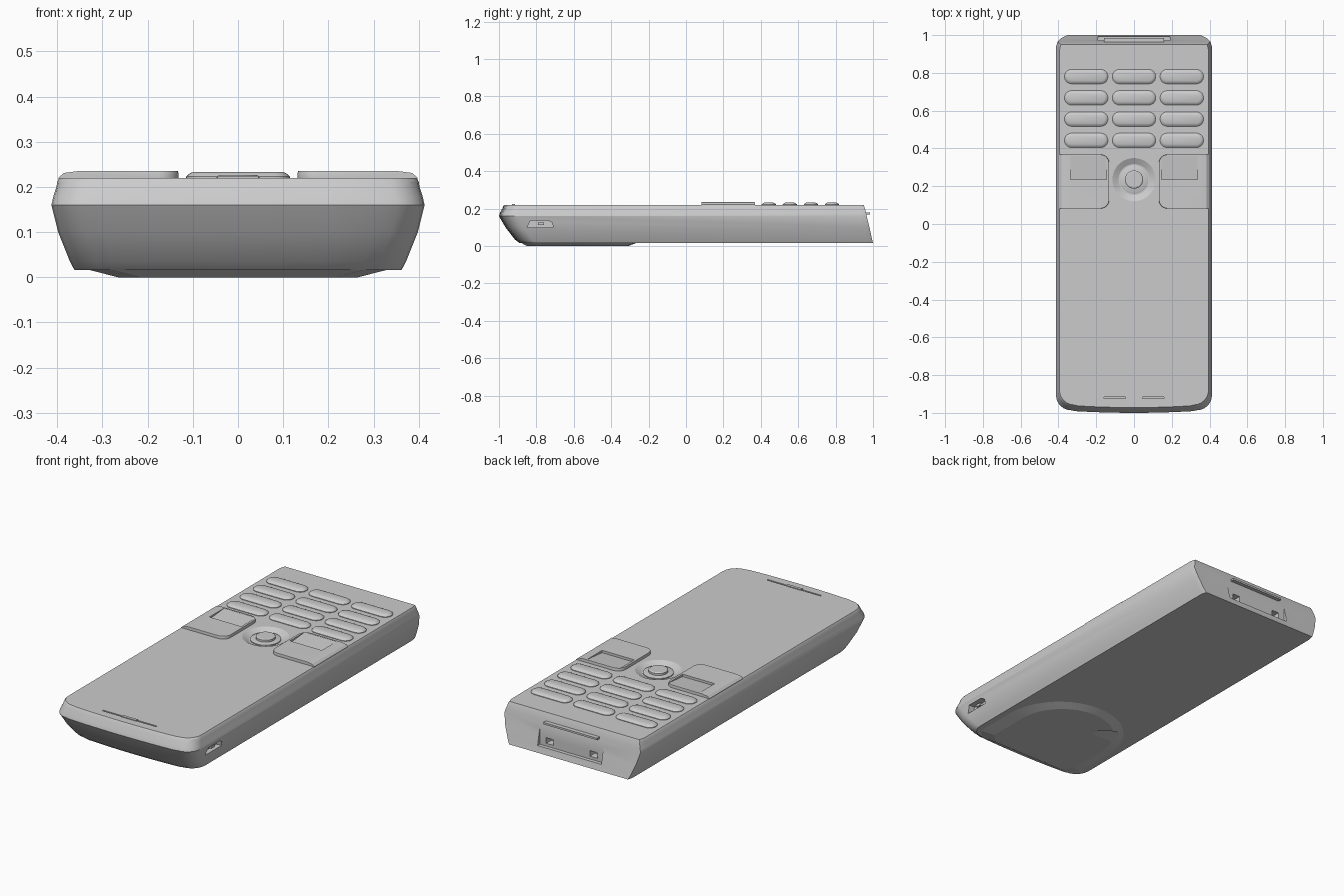
import bpy, bmesh, math
from mathutils import Matrix, Vector

cube = bpy.data.objects.get("Cube")
if cube:
    bpy.data.objects.remove(cube)

GREY = (0.6, 0.6, 0.6, 1)
mat = bpy.data.materials.new("plain grey")
mat.use_nodes = True
mat.diffuse_color = GREY
mat.node_tree.nodes["Principled BSDF"].inputs["Base Color"].default_value = GREY


def finish(name, bm):
    bmesh.ops.recalc_face_normals(bm, faces=bm.faces)
    mesh = bpy.data.meshes.new(name)
    bm.to_mesh(mesh)
    bm.free()
    mesh.materials.append(mat)
    ob = bpy.data.objects.new(name, mesh)
    bpy.context.collection.objects.link(ob)
    return ob


def loft(name, rings):
    """Skin between closed rings of equal length and cap both ends."""
    bm = bmesh.new()
    rows = [[bm.verts.new(p) for p in ring] for ring in rings]
    n = len(rows[0])
    for a, b in zip(rows, rows[1:]):
        for i in range(n):
            j = (i + 1) % n
            bm.faces.new((a[i], a[j], b[j], b[i]))
    bm.faces.new(rows[0])
    bm.faces.new(rows[-1])
    return finish(name, bm)


def box(name, lo, hi):
    lo, hi = Vector(lo), Vector(hi)
    bm = bmesh.new()
    bmesh.ops.create_cube(bm, size=1)
    size = hi - lo
    bmesh.ops.transform(bm, verts=bm.verts, matrix=Matrix.Translation((lo + hi) / 2)
                        @ Matrix.Diagonal((*size, 1)))
    return finish(name, bm)


def circle(cx, cy, r, z, n=40):
    return [(cx + r * math.cos(math.tau * i / n), cy + r * math.sin(math.tau * i / n), z)
            for i in range(n)]


def rounded(x0, x1, y0, y1, r, z, steps=6):
    """Rounded rectangle ring."""
    pts = []
    corners = [(x1 - r, y1 - r), (x0 + r, y1 - r), (x0 + r, y0 + r), (x1 - r, y0 + r)]
    for q, (cx, cy) in enumerate(corners):
        for k in range(steps + 1):
            a = (q + k / steps) * math.pi / 2
            pts.append((cx + r * math.cos(a), cy + r * math.sin(a), z))
    return pts


def cut(target, *cutters):
    for c in cutters:
        c.hide_render = True
        mod = target.modifiers.new("cut", "BOOLEAN")
        mod.operation, mod.solver, mod.object = "DIFFERENCE", "EXACT", c
        bpy.context.view_layer.objects.active = target
        bpy.ops.object.modifier_apply(modifier=mod.name)
        bpy.data.objects.remove(c)


def smooth(ob, angle=25):
    bpy.ops.object.select_all(action="DESELECT")
    ob.select_set(True)
    bpy.context.view_layer.objects.active = ob
    bpy.ops.object.shade_smooth_by_angle(angle=math.radians(angle))


def case_ring(hw, front, back, z, r=0.08):
    """Case outline: bowed front edge, rounded front corners, square back."""
    half = [(hw * k / 4, front + 0.016 * (k / 4) ** 2) for k in range(1, 4)]
    for k in range(7):
        a = -math.pi / 2 + k / 6 * math.pi / 2
        half.append((hw - r + r * math.cos(a), front + 0.014 + r + r * math.sin(a)))
    half += [(hw, back - 0.03), (hw - 0.008, back)]
    pts = [(0, front)] + half + [(-x, y) for x, y in reversed(half)]
    return [(x, y, z) for x, y in pts]


# Case: lower shell flaring to the seam, upper shell tapering to the face
case = loft("case", [
    case_ring(0.362, -0.89, 1.0, 0.016),
    case_ring(0.372, -0.915, 0.995, 0.035),
    case_ring(0.398, -0.965, 0.981, 0.1),
    case_ring(0.413, -1.0, 0.966, 0.16),
    case_ring(0.409, -0.995, 0.963, 0.178),
    case_ring(0.402, -0.982, 0.957, 0.2),
    case_ring(0.4, -0.978, 0.953, 0.212),
    case_ring(0.395, -0.972, 0.95, 0.22)])

# Openings: thumb dish, end connector with sockets, side port, earpiece
dish = loft("dish_cutter", [circle(0, 0.235, 0.082, 0.203), circle(0, 0.235, 0.115, 0.2205),
                            circle(0, 0.235, 0.115, 0.24)])
panel = loft("panel_cutter", [
    [(x, y, z) for x, y in ((-0.19, 0.972), (0.19, 0.972), (0.19, 1.1), (-0.19, 1.1))]
    for z in (0.05, 0.2)])
sockets = [box("socket_cutter", (s * 0.13 - 0.022, 0.93, 0.065), (s * 0.13 + 0.022, 1.1, 0.095))
           for s in (-1, 1)]
port = loft("port_cutter", [
    [(x, y, z) for y, z in ((-0.85, 0.1), (-0.71, 0.1), (-0.715, 0.125),
                            (-0.74, 0.138), (-0.83, 0.138))]
    for x in (0.37, 0.45)])
earpiece = box("earpiece_cutter", (-0.16, -0.925, 0.21), (0.16, -0.917, 0.23))
cut(case, dish, panel, *sockets, port, earpiece)
smooth(case)

# Small fittings
box("earpiece_bar", (-0.045, -0.93, 0.21), (0.045, -0.914, 0.224))
box("port_pin", (0.36, -0.79, 0.113), (0.395, -0.76, 0.126))
box("connector_strip", (-0.16, 0.96, 0.17), (0.16, 0.985, 0.18))

# Thumb button: outer ring and raised centre
ring = loft("thumb_ring", [circle(0, 0.235, 0.075, 0.2), circle(0, 0.235, 0.075, 0.208),
                           circle(0, 0.235, 0.068, 0.211)])
knob = loft("thumb_knob", [circle(0, 0.235, 0.048, 0.2), circle(0, 0.235, 0.048, 0.222),
                           circle(0, 0.235, 0.042, 0.226)])
smooth(ring)
smooth(knob)

# Number keys: three columns of four pills
for row, y in enumerate((0.78, 0.668, 0.555, 0.443)):
    for col in (-1, 0, 1):
        x = col * 0.253
        rings = [rounded(x - w, x + w, y - h, y + h, h * 0.98, z)
                 for w, h, z in ((0.115, 0.038, 0.21), (0.115, 0.038, 0.223),
                                 (0.107, 0.03, 0.23), (0.1, 0.022, 0.233))]
        smooth(loft(f"number_key_{row + 1}_{col + 2}", rings), 35)

# Side pads: rounded toward the middle, rolling off at the case edge
for s, side in ((1, "left"), (-1, "right")):
    def pad_ring(grow, outer, z):
        pts = rounded(0.132 - grow, outer, 0.082 - grow, 0.368 + grow, 0.045, z)
        # square off the outer corners
        pts = [(outer if x > outer - 0.046 else x,
                (0.082 - grow if y < 0.22 else 0.368 + grow) if x > outer - 0.046 else y, z)
               for x, y, z in pts]
        return [(s * x, y, z) for x, y, z in pts]
    pad = loft(f"{side}_pad", [pad_ring(0, 0.398, 0.212), pad_ring(0, 0.397, 0.221),
                               pad_ring(0, 0.385, 0.231), pad_ring(-0.001, 0.355, 0.235)])
    notch = loft("notch_cutter", [
        [(s * x, y, z) for y, z in ((0.235, 0.222), (0.235, 0.25), (0.36, 0.25), (0.36, 0.234))]
        for x in (0.145, 0.335)])
    cut(pad, notch)
    smooth(pad, 20)


# Battery bulge under the front end, domed at its back edge
def bulge_ring(hw, front, back, z):
    arc = [(hw * math.cos(math.pi * k / 24), back - hw + hw * math.sin(math.pi * k / 24), z)
           for k in range(25)]
    return arc + [(-hw, front + 0.05, z), (0.05 - hw, front, z),
                  (hw - 0.05, front, z), (hw, front + 0.05, z)]


bulge = loft("battery_bulge", [bulge_ring(0.265, -0.85, -0.31, 0),
                               bulge_ring(0.33, -0.88, -0.265, 0.0165)])
# Coin-shaped thumb notch, sunk on one side
coin = loft("coin_cutter", [circle(0, 0, 0.08, -0.05), circle(0, 0, 0.08, 0)])
coin.matrix_world = Matrix.Translation((-0.19, -0.46, 0.001)) @ Matrix.Rotation(0.15, 4, "X")
bpy.context.view_layer.update()
cut(bulge, coin)
smooth(bulge, 8)
